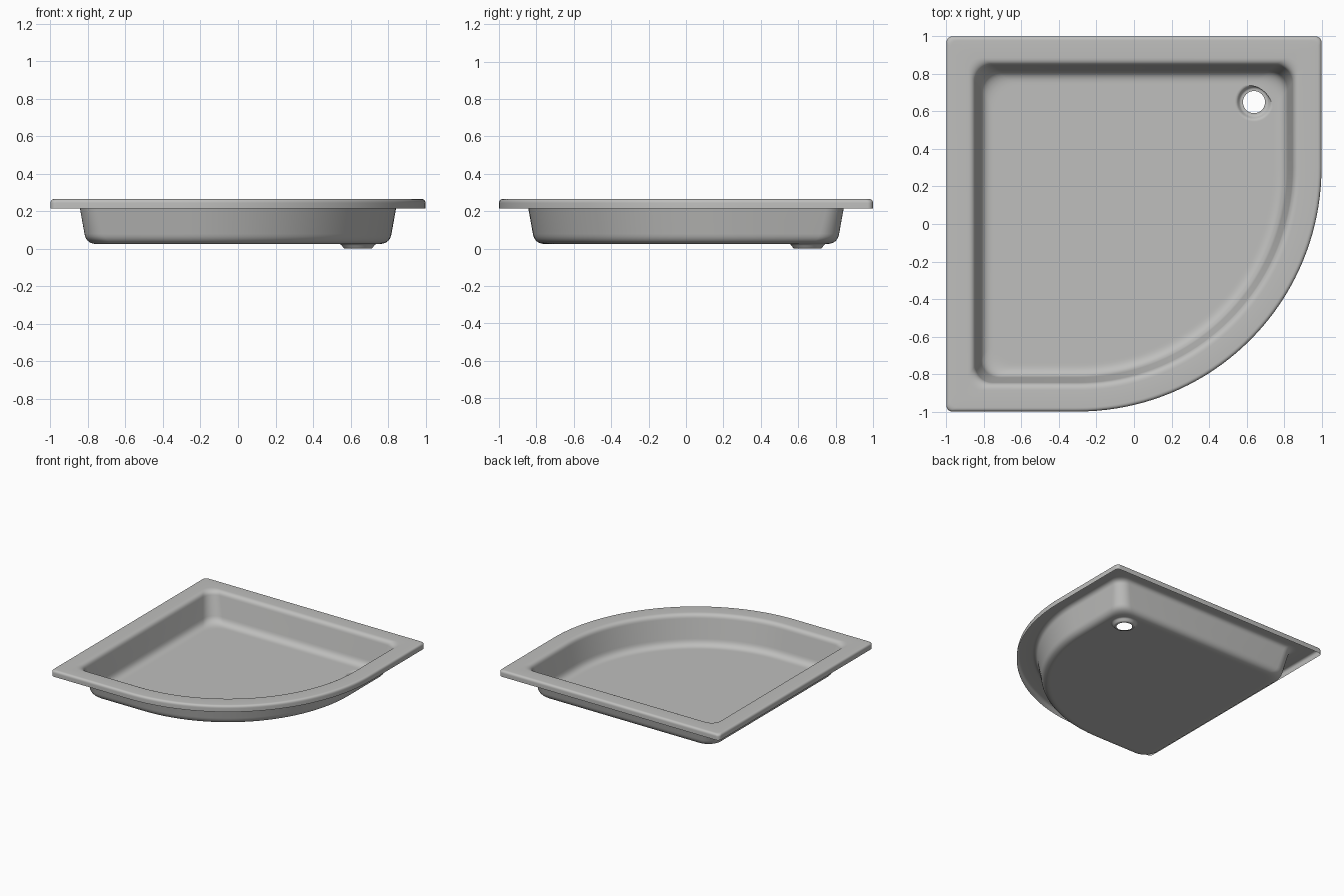
import bpy, bmesh
from math import pi, cos, sin
from mathutils import Vector

cube = bpy.data.objects.get("Cube")
if cube:
    bpy.data.objects.remove(cube, do_unlink=True)

# One off-white acrylic colour
acrylic = bpy.data.materials.new("light_grey_acrylic")
acrylic.use_nodes = True
COLOUR = (0.52, 0.52, 0.51, 1)
acrylic.diffuse_color = COLOUR
acrylic.node_tree.nodes["Principled BSDF"].inputs["Base Color"].default_value = COLOUR

BOW_RADIUS = 1.3
DRAIN = Vector((0.64, 0.65))
FLOOR = 0.025


def arc(cx, cy, r, start, steps):
    """Quarter arc, counter-clockwise from the start angle."""
    angles = [start + pi / 2 * i / steps for i in range(steps + 1)]
    return [(cx + r * cos(a), cy + r * sin(a)) for a in angles]


def outline(inset):
    """Square plan with one bowed corner, moved in by the inset."""
    side = 1 - inset
    r = 0.03 + 0.4 * inset
    c = side - r
    bow = 1 - BOW_RADIUS
    return (arc(c, c, r, 0, 8) + arc(-c, c, r, pi / 2, 8) + arc(-c, -c, r, pi, 8)
            + arc(bow, -bow, BOW_RADIUS - inset, 1.5 * pi, 40))


def rounded(points, fillets, steps=7):
    """Round the inner corners of an open profile."""
    pts = [Vector(p) for p in points]
    path = [pts[0]]
    for before, corner, after, size in zip(pts, pts[1:], pts[2:], fillets):
        a = corner + (before - corner).normalized() * size
        b = corner + (after - corner).normalized() * size
        for i in range(steps + 1):
            t = i / steps
            path.append(a * (1 - t) ** 2 + corner * 2 * t * (1 - t) + b * t * t)
    return path + [pts[-1]]


def add_ring(bm, plan, z):
    return [bm.verts.new((x, y, z)) for x, y in plan]


def loft(bm, rings):
    for lower, upper in zip(rings, rings[1:]):
        for i in range(len(lower)):
            j = (i + 1) % len(lower)
            bm.faces.new((lower[i], lower[j], upper[j], upper[i]))


def loop_edges(bm, ring):
    return [bm.edges.get((ring[i - 1], ring[i])) for i in range(len(ring))]


bm = bmesh.new()

# Skirt, rim, sloping wall and floor edge: (inset, height)
profile = rounded([(0, 0.215), (0, 0.265), (0.148, 0.265), (0.191, FLOOR), (0.26, FLOOR)],
                  [0.022, 0.035, 0.055])
shell = [add_ring(bm, outline(p.x), p.y) for p in profile]
loft(bm, shell)

# Open drain recess: (radius, height)
recess = rounded([(0.105, FLOOR), (0.092, FLOOR), (0.075, 0), (0.059, 0)], [0.01, 0.008], 3)
drain = []
for p in recess:
    circle = [(DRAIN.x + p.x * cos(2 * pi * i / 40), DRAIN.y + p.x * sin(2 * pi * i / 40))
              for i in range(40)]
    drain.append(add_ring(bm, circle, p.y))
loft(bm, drain)

# Flat floor between the wall and the drain
bmesh.ops.triangle_fill(bm, use_beauty=True, normal=(0, 0, 1),
                        edges=loop_edges(bm, shell[-1]) + loop_edges(bm, drain[0]))
bmesh.ops.recalc_face_normals(bm, faces=bm.faces)
bm.normal_update()
if max(bm.faces, key=lambda f: f.calc_area()).normal.z < 0:
    bmesh.ops.reverse_faces(bm, faces=bm.faces)

mesh = bpy.data.meshes.new("shower_tray")
bm.to_mesh(mesh)
bm.free()
mesh.materials.append(acrylic)
tray = bpy.data.objects.new("shower_tray", mesh)
bpy.context.collection.objects.link(tray)

bpy.ops.object.select_all(action="DESELECT")
tray.select_set(True)
bpy.context.view_layer.objects.active = tray
bpy.ops.object.shade_smooth_by_angle(angle=pi / 4)
